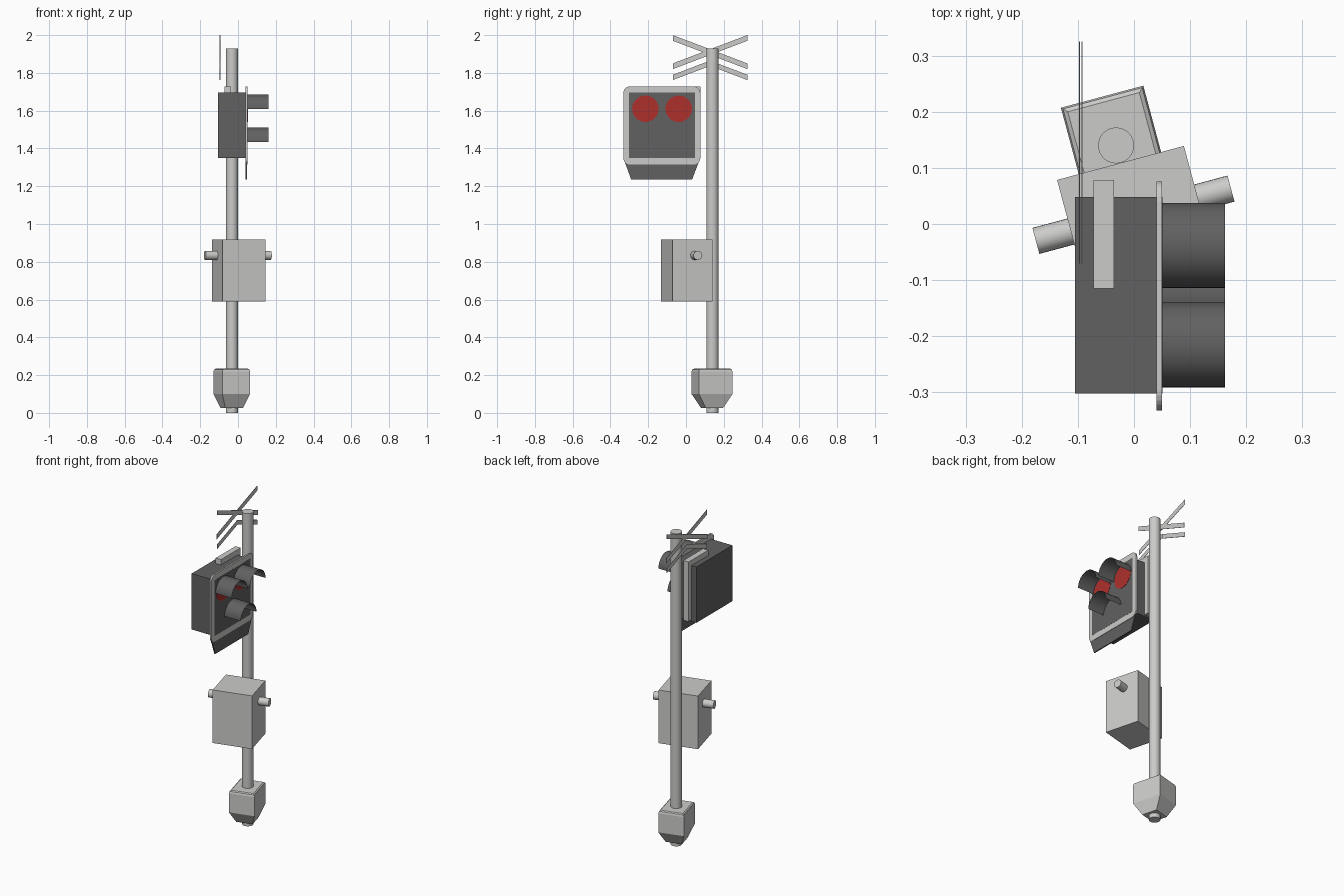
import bpy, bmesh, math
from mathutils import Matrix, Vector

if "Cube" in bpy.data.objects:
    bpy.data.objects.remove(bpy.data.objects["Cube"])


def material(name, rgb):
    m = bpy.data.materials.new(name)
    m.diffuse_color = (*rgb, 1)
    m.use_nodes = True
    m.node_tree.nodes["Principled BSDF"].inputs["Base Color"].default_value = m.diffuse_color
    return m


LIGHT = material("light_grey", (0.6, 0.6, 0.59))
DARK = material("dark_grey", (0.12, 0.12, 0.12))
RED = material("lens_red", (0.42, 0.03, 0.025))
TURN = math.radians(15)


def finish(name, bm, mat, smooth=False):
    bmesh.ops.recalc_face_normals(bm, faces=bm.faces)
    me = bpy.data.meshes.new(name)
    bm.to_mesh(me)
    bm.free()
    ob = bpy.data.objects.new(name, me)
    bpy.context.collection.objects.link(ob)
    me.materials.append(mat)
    if smooth:
        bpy.ops.object.select_all(action='DESELECT')
        ob.select_set(True)
        bpy.context.view_layer.objects.active = ob
        bpy.ops.object.shade_smooth_by_angle(angle=math.radians(35))
    return ob


def box(name, lo, hi, mat):
    lo, hi = Vector(lo), Vector(hi)
    bm = bmesh.new()
    bmesh.ops.create_cube(bm, size=1, matrix=Matrix.Translation((lo + hi) / 2)
                          @ Matrix.Diagonal((*(hi - lo), 1)))
    return finish(name, bm, mat)


def cylinder(name, centre, radius, length, rot, mat, segments=24):
    bm = bmesh.new()
    bmesh.ops.create_cone(bm, cap_ends=True, segments=segments, radius1=radius,
                          radius2=radius, depth=length,
                          matrix=Matrix.Translation(centre) @ rot)
    return finish(name, bm, mat, True)


def plate(name, outline, x0, x1, mat):
    """Extrude a (y, z) outline from x0 to x1."""
    bm = bmesh.new()
    face = bm.faces.new([bm.verts.new((x0, y, z)) for y, z in outline])
    ext = bmesh.ops.extrude_face_region(bm, geom=[face])
    verts = [g for g in ext["geom"] if isinstance(g, bmesh.types.BMVert)]
    bmesh.ops.translate(bm, verts=verts, vec=(x1 - x0, 0, 0))
    return finish(name, bm, mat)


def rounded_rect(y0, y1, z0, z1, r, n=6):
    pts = []
    corners = ((y1 - r, z1 - r), (y0 + r, z1 - r), (y0 + r, z0 + r), (y1 - r, z0 + r))
    for k, (cy, cz) in enumerate(corners):
        for i in range(n + 1):
            a = math.pi / 2 * (k + i / n)
            pts.append((cy + r * math.cos(a), cz + r * math.sin(a)))
    return pts


# Pole
cylinder("pole", (-0.032, 0.14, 0.965), 0.032, 1.93, Matrix(), LIGHT, 32)

# Tapered base box, turned around the pole
bm = bmesh.new()
rings = []
for hw, hd, z in ((0.049, 0.048, 0.027), (0.076, 0.092, 0.1),
                  (0.076, 0.092, 0.218), (0.073, 0.089, 0.229), (0.066, 0.082, 0.234)):
    rings.append([bm.verts.new((sx * hw, sy * hd, z))
                  for sx, sy in ((-1, -1), (1, -1), (1, 1), (-1, 1))])
for a, b in zip(rings, rings[1:]):
    for i in range(4):
        j = (i + 1) % 4
        bm.faces.new((a[i], a[j], b[j], b[i]))
bm.faces.new(rings[0][::-1])
bm.faces.new(rings[-1])
bm.transform(Matrix.Translation((-0.033, 0.138, 0)) @ Matrix.Rotation(TURN, 4, 'Z'))
finish("pole_base", bm, LIGHT)

# Control box with a side shaft through it
bm = bmesh.new()
bmesh.ops.create_cube(bm, size=1, matrix=Matrix.Translation((0.004, 0.004, 0.754))
                      @ Matrix.Rotation(TURN, 4, 'Z') @ Matrix.Diagonal((0.234, 0.217, 0.328, 1)))
finish("control_box", bm, LIGHT)
cylinder("side_shaft", (-0.001, 0.0165, 0.834), 0.024, 0.36,
         Matrix.Rotation(TURN, 4, 'Z') @ Matrix.Rotation(math.pi / 2, 4, 'Y'), LIGHT)

# Signal housing, showing through the face panel
box("signal_housing", (-0.105, -0.302, 1.35), (0.0505, 0.048, 1.695), DARK)
plate("signal_panel", rounded_rect(-0.332, 0.076, 1.315, 1.728, 0.035), 0.04, 0.05, LIGHT)
plate("lower_flap", [(-0.332, 1.35), (-0.29, 1.235), (0.032, 1.235), (0.076, 1.35)],
      0.041, 0.048, DARK)

# Bracket over the top and back of the housing
plate("mounting_bracket", [(-0.115, 1.695), (-0.115, 1.728), (0.078, 1.728),
                           (0.078, 1.36), (0.048, 1.36), (0.048, 1.695)],
      -0.072, -0.036, LIGHT)

# Visors as open half tubes
for name, cy, cz in (("left", -0.215, 1.61), ("right", -0.0385, 1.61), ("lower", -0.127, 1.435)):
    bm = bmesh.new()
    n, r = 16, 0.076
    rows = []
    for i in range(n + 1):
        a = math.pi * i / n
        y, z = cy + r * math.cos(a), cz + r * math.sin(a)
        rows.append((bm.verts.new((0.05, y, z)), bm.verts.new((0.162, y, z))))
    for (a, b), (c, d) in zip(rows, rows[1:]):
        bm.faces.new((a, b, d, c))
    finish(name + "_visor", bm, DARK, True)
    # Red lenses under the upper pair
    if name != "lower":
        cylinder(name + "_lens", (0.051, cy, cz), 0.07, 0.002,
                 Matrix.Rotation(math.pi / 2, 4, 'Y'), RED, 32)

# Crossed warning boards, mirrored about the pole
MID = 0.1275
for side, s, x in (("left", 1, -0.094), ("right", -1, -0.098)):
    cross = [(-0.1975, 2.0), (0.1975, 1.85), (0.1975, 1.82), (-0.1975, 1.97)]
    lower = [(-0.1975, 1.79), (0, 1.865), (0, 1.837), (-0.1975, 1.762)]
    for label, pts in (("cross_board", cross), ("lower_board", lower)):
        plate(f"{side}_{label}", [(MID + s * y, z) for y, z in pts], x, x + 0.002, LIGHT)
